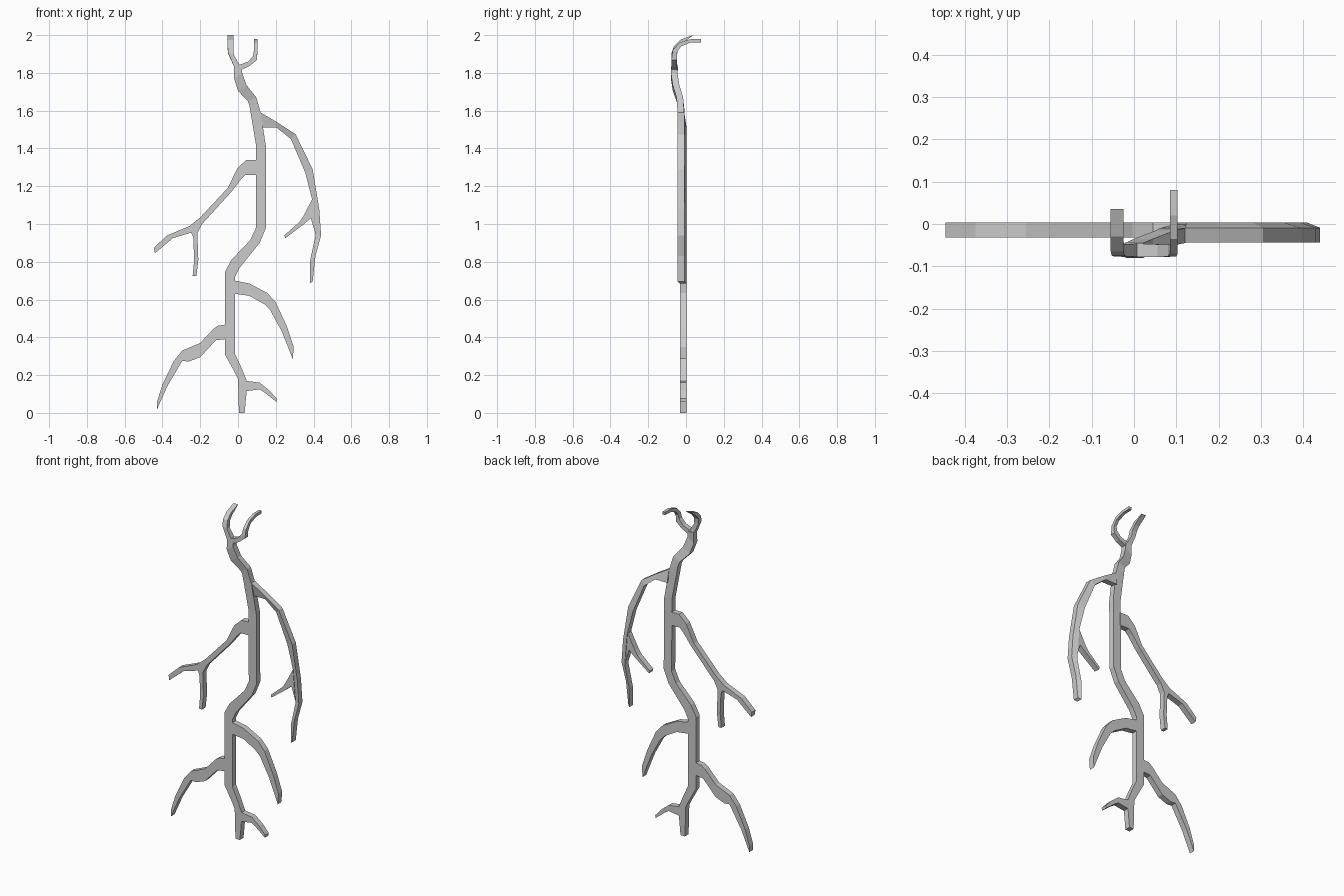
import bpy, bmesh

FRONT, BACK = -0.032, 0.003


def loft(name, rings):
    """Skin a run of four-cornered sections and cap both ends."""
    bm = bmesh.new()
    loops = [[bm.verts.new(p) for p in r] for r in rings]
    for a, b in zip(loops, loops[1:]):
        for i in range(4):
            j = (i + 1) % 4
            bm.faces.new((a[i], a[j], b[j], b[i]))
    bm.faces.new(loops[0][::-1])
    bm.faces.new(loops[-1])
    bmesh.ops.recalc_face_normals(bm, faces=bm.faces)
    me = bpy.data.meshes.new(name)
    bm.to_mesh(me)
    bm.free()
    ob = bpy.data.objects.new(name, me)
    bpy.context.collection.objects.link(ob)
    return ob


def branch(name, stations, outer=0.0, inner=0.0):
    """Flat limb: each station is outer edge (x, z), inner edge (x, z), optional y shift."""
    rings = []
    for x1, z1, x2, z2, *s in stations:
        d = s[0] if s else 0.0
        rings.append([(x1, FRONT + d + outer, z1), (x2, FRONT + d + inner, z2),
                      (x2, BACK + d + inner, z2), (x1, BACK + d + outer, z1)])
    return loft(name, rings)


def horn(name, stations):
    """Curling tip: front-face left and right (x, z), front y, then back offset (y, z)."""
    return loft(name, [[(x1, y, z1), (x2, y, z2), (x2, y + dy, z2 + dz), (x1, y + dy, z1 + dz)]
                       for x1, z1, x2, z2, y, dy, dz in stations])


# winding main stem, leaning forward near the top
branch("trunk", [
    (0.005, 0, 0.035, 0), (0.0, 0.18, 0.05, 0.16), (-0.02, 0.22, 0.02, 0.235),
    (-0.07, 0.31, -0.015, 0.31), (-0.07, 0.745, -0.015, 0.72),
    (-0.035, 0.81, 0.01, 0.77), (0.065, 0.915, 0.115, 0.9),
    (0.095, 0.98, 0.148, 0.98), (0.095, 1.42, 0.148, 1.41, -0.004),
    (0.06, 1.63, 0.12, 1.59, -0.013), (0.052, 1.65, 0.097, 1.67, -0.018),
    (0.0, 1.705, 0.045, 1.735, -0.038), (-0.02, 1.77, 0.022, 1.80, -0.048),
    (-0.02, 1.835, 0.022, 1.835, -0.046)])

# two curling tips
horn("left_tip", [
    (-0.02, 1.83, 0.012, 1.835, -0.078, 0.032, 0),
    (-0.052, 1.905, -0.022, 1.895, -0.076, 0.028, -0.004),
    (-0.055, 1.94, -0.025, 1.94, -0.065, 0.022, -0.012),
    (-0.055, 1.975, -0.025, 1.975, -0.03, 0.010, -0.018),
    (-0.055, 2.0, -0.025, 2.0, 0.035, 0.001, -0.003)])
horn("right_tip", [
    (0.005, 1.842, 0.015, 1.815, -0.078, 0.032, 0),
    (0.055, 1.86, 0.062, 1.837, -0.078, 0.03, 0),
    (0.08, 1.89, 0.10, 1.868, -0.077, 0.028, 0),
    (0.085, 1.925, 0.103, 1.92, -0.070, 0.022, -0.012),
    (0.085, 1.96, 0.103, 1.96, -0.035, 0.008, -0.02),
    (0.085, 1.978, 0.103, 1.978, 0.02, 0.002, -0.018),
    (0.085, 1.979, 0.103, 1.979, 0.08, 0, -0.017)])

# upper right limb and its twig, slightly twisted forward
branch("upper_right_branch", [
    (0.12, 1.59, 0.125, 1.51), (0.205, 1.54, 0.205, 1.51),
    (0.305, 1.475, 0.28, 1.45), (0.395, 1.29, 0.355, 1.275),
    (0.43, 1.08, 0.395, 1.12), (0.44, 0.94, 0.41, 0.935),
    (0.41, 0.83, 0.38, 0.80), (0.395, 0.695, 0.38, 0.685)], outer=-0.012)
branch("upper_right_twig", [
    (0.395, 1.135, 0.41, 0.95), (0.345, 1.04, 0.385, 1.03),
    (0.325, 1.01, 0.35, 1.0), (0.245, 0.94, 0.25, 0.925)], outer=-0.004, inner=-0.004)

# upper left limb and its twig
branch("upper_left_branch", [
    (0.1, 1.34, 0.1, 1.26), (0.045, 1.34, 0.04, 1.26), (-0.003, 1.295, 0.015, 1.235),
    (-0.055, 1.19, -0.035, 1.17), (-0.2, 1.035, -0.185, 1.005),
    (-0.255, 0.99, -0.245, 0.955), (-0.375, 0.94, -0.345, 0.925),
    (-0.445, 0.875, -0.44, 0.845)])
branch("upper_left_twig", [
    (-0.25, 0.96, -0.19, 1.0), (-0.237, 0.93, -0.215, 0.95),
    (-0.232, 0.81, -0.21, 0.81), (-0.24, 0.725, -0.22, 0.725)])

# lower limbs
branch("lower_right_branch", [
    (-0.015, 0.70, -0.015, 0.63), (0.06, 0.685, 0.06, 0.62), (0.155, 0.635, 0.14, 0.575),
    (0.2, 0.585, 0.17, 0.545), (0.26, 0.455, 0.23, 0.435), (0.295, 0.35, 0.29, 0.285)])
branch("lower_left_branch", [
    (-0.07, 0.467, -0.07, 0.39), (-0.105, 0.462, -0.115, 0.385), (-0.13, 0.445, -0.14, 0.36),
    (-0.2, 0.37, -0.2, 0.295), (-0.295, 0.33, -0.26, 0.272),
    (-0.34, 0.275, -0.295, 0.275), (-0.4, 0.15, -0.375, 0.14),
    (-0.43, 0.055, -0.428, 0.02)])
branch("bottom_right_twig", [
    (0.04, 0.17, 0.045, 0.115), (0.115, 0.16, 0.115, 0.125),
    (0.165, 0.12, 0.145, 0.105), (0.205, 0.075, 0.203, 0.058)])
